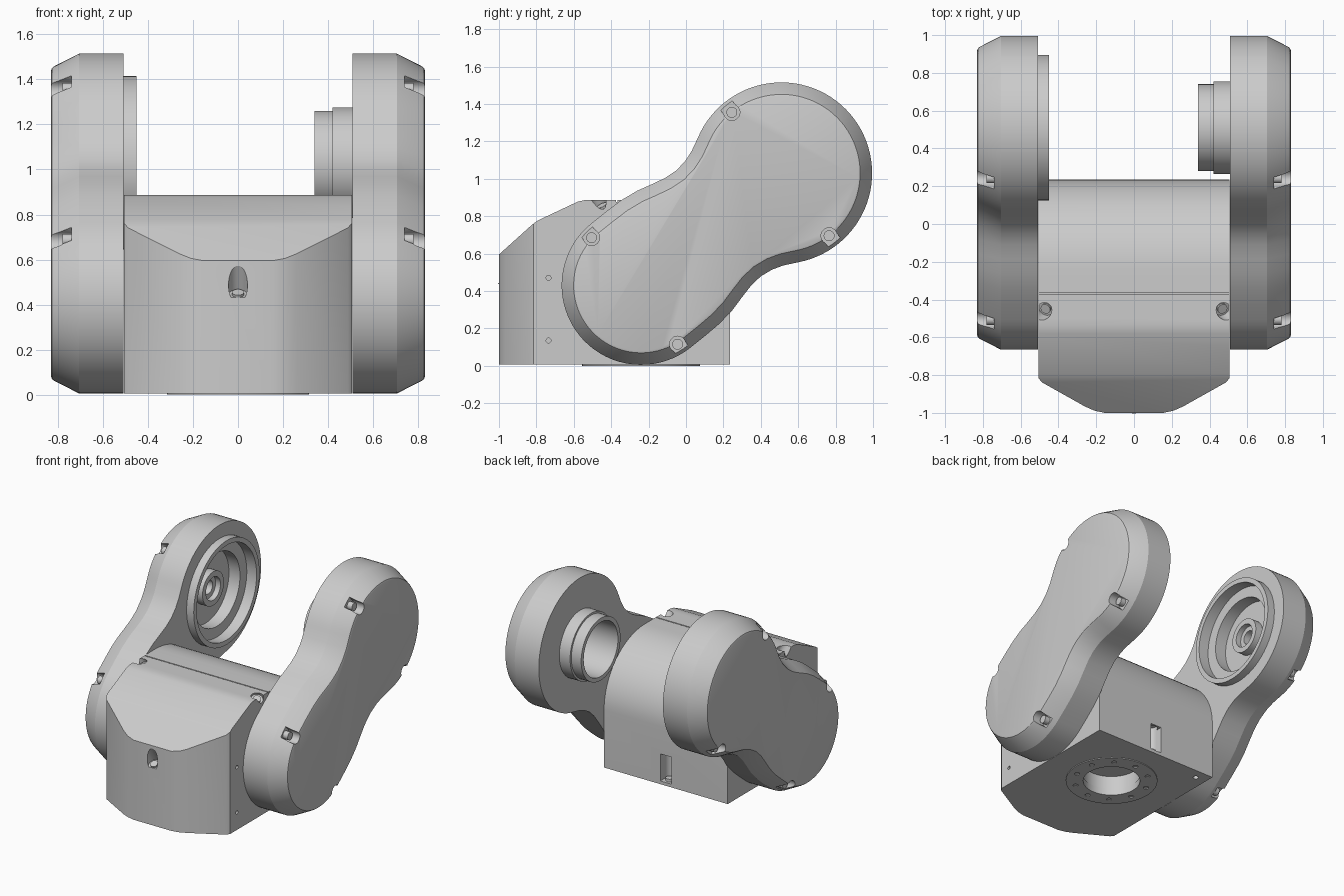
import bpy, bmesh, math
from mathutils import Vector, Matrix

if "Cube" in bpy.data.objects:
    bpy.data.objects.remove(bpy.data.objects["Cube"], do_unlink=True)

gray = bpy.data.materials.new("machined gray")
gray.use_nodes = True
COLOUR = (0.6, 0.6, 0.6, 1)
gray.diffuse_color = COLOUR
gray.node_tree.nodes["Principled BSDF"].inputs["Base Color"].default_value = COLOUR

LOW = Vector((0, -0.24, 0.43))      # lower pivot
HIGH = Vector((0, 0.51, 1.03))      # upper pivot
ALONG = (HIGH - LOW).normalized()
ACROSS = Vector((0, -ALONG.z, ALONG.y))
SPAN = (HIGH - LOW).length
HALF = 0.506                        # half width of the body


def finish(bm, name):
    bmesh.ops.recalc_face_normals(bm, faces=bm.faces)
    mesh = bpy.data.meshes.new(name)
    bm.to_mesh(mesh)
    bm.free()
    mesh.materials.append(gray)
    obj = bpy.data.objects.new(name, mesh)
    bpy.context.collection.objects.link(obj)
    return obj


def loft(name, rings, closed=False):
    """Skin a list of equal rings; cap the ends or close the loop."""
    bm = bmesh.new()
    loops = [[bm.verts.new(p) for p in ring] for ring in rings]
    pairs = list(zip(loops, loops[1:]))
    if closed:
        pairs.append((loops[-1], loops[0]))
    else:
        bm.faces.new(loops[0])
        bm.faces.new(loops[-1])
    for a, b in pairs:
        for i in range(len(a)):
            j = (i + 1) % len(a)
            bm.faces.new((a[i], a[j], b[j], b[i]))
    return finish(bm, name)


def lathe_x(name, centre, profile, n=64):
    """Turn (radius, x) points around an axis parallel to x."""
    rings = []
    for k in range(n):
        a = math.tau * k / n
        rings.append([(x, centre.y + max(r, 0.001) * math.cos(a),
                       centre.z + max(r, 0.001) * math.sin(a)) for r, x in profile])
    return loft(name, rings, closed=True)


def cylinder(name, start, direction, radius, length, n=32):
    d = Vector(direction).normalized()
    bm = bmesh.new()
    spin = d.to_track_quat('Z', 'Y').to_matrix().to_4x4()
    place = Matrix.Translation(Vector(start) + d * length / 2) @ spin
    bmesh.ops.create_cone(bm, cap_ends=True, segments=n, radius1=radius,
                          radius2=radius, depth=length, matrix=place)
    return finish(bm, name)


def box(name, centre, size, axes=None):
    bm = bmesh.new()
    m = Matrix.Translation(centre) @ (axes or Matrix()) @ Matrix.Diagonal((*size, 1))
    bmesh.ops.create_cube(bm, size=1, matrix=m)
    return finish(bm, name)


def apply(obj, mod):
    bpy.context.view_layer.objects.active = obj
    with bpy.context.temp_override(object=obj, active_object=obj):
        bpy.ops.object.modifier_apply(modifier=mod.name)


def cut(obj, cutter, operation='DIFFERENCE'):
    mod = obj.modifiers.new("cut", 'BOOLEAN')
    mod.operation, mod.solver, mod.object = operation, 'EXACT', cutter
    apply(obj, mod)
    bpy.data.objects.remove(cutter, do_unlink=True)


def smooth(obj, degrees=25):
    bpy.ops.object.select_all(action='DESELECT')
    obj.select_set(True)
    bpy.context.view_layer.objects.active = obj
    bpy.ops.object.shade_smooth_by_angle(angle=math.radians(degrees))


# Waisted outline of an arm, as (along, across) pairs
def arm_outline():
    arc = lambda c, r, a: (c + r * math.cos(math.radians(a)), r * math.sin(math.radians(a)))
    half = [arc(0, 0.425, a) for a in range(180, 89, -5)]
    half += [(0.1, 0.425), (0.2, 0.422), (0.3, 0.408), (0.38, 0.387), (0.46, 0.368),
             (0.53, 0.362), (0.6, 0.372), (0.66, 0.392)]
    half += [arc(SPAN, 0.485, a) for a in range(118, -1, -4)]
    half.append((SPAN + 0.485, 0))
    return half + [(s, -t) for s, t in reversed(half[1:-1])]


def arm_ring(x, inset):
    pts = [Vector(p) for p in arm_outline()]
    ring = []
    for i, p in enumerate(pts):
        step = (pts[(i + 1) % len(pts)] - pts[i - 1]).normalized()
        q = p + Vector((step.y, -step.x)) * inset
        ring.append(LOW + ALONG * q.x + ACROSS * q.y + Vector((x, 0, 0)))
    return ring


# Two arms with screw pockets
SCREWS = [(0.245, 1.355, 1), (0.765, 0.695, -1), (-0.505, 0.685, 1), (-0.045, 0.115, -1)]
for side, label in ((1, "left"), (-1, "right")):
    layers = [(0.508, 0), (0.705, 0), (0.815, 0.056), (0.826, 0.064), (0.83, 0.075)]
    arm = loft(label + "_arm", [arm_ring(side * x, d) for x, d in layers])
    for y, z, way in SCREWS:
        spot = Vector((side * 0.74, y, z))
        out = ACROSS * way
        axes = Matrix((Vector((1, 0, 0)), ALONG, ACROSS)).transposed().to_4x4()
        cut(arm, cylinder("cutter", spot, (side, 0, 0), 0.043, 0.2))
        cut(arm, box("cutter", spot + Vector((side * 0.1, 0, 0)) + out * 0.075,
                     (0.2, 0.08, 0.15), axes))
        smooth(cylinder(label + "_arm_screw", spot - Vector((side * 0.01, 0, 0)),
                        (side, 0, 0), 0.029, 0.05, 20))
    bore = 0.23 if side > 0 else 0.37
    cut(arm, cylinder("cutter", HIGH + Vector((side * 0.4, 0, 0)), (side, 0, 0), bore, 0.3, 64))
    smooth(arm)

# Open collar on the left arm, stepped bearing seat on the right arm
smooth(lathe_x("collar", HIGH, [
    (0, 0.66), (0.2, 0.66), (0.2, 0.34), (0.23, 0.34), (0.23, 0.42), (0.245, 0.42),
    (0.245, 0.52), (0.22, 0.52), (0.22, 0.68), (0, 0.68)]))
smooth(lathe_x("bearing_seat", HIGH, [
    (0, -0.66), (0.05, -0.66), (0.05, -0.6), (0.085, -0.6), (0.085, -0.56),
    (0.125, -0.56), (0.125, -0.62), (0.27, -0.62), (0.27, -0.53), (0.35, -0.53),
    (0.35, -0.45), (0.385, -0.45), (0.385, -0.52), (0.36, -0.52), (0.36, -0.69), (0, -0.69)]))

# Body: side profile with a round back, trimmed by its footprint
side_profile = [(0.235, 0.006), (-1, 0.006), (-1, 0.595), (-0.82, 0.757), (-0.79, 0.778),
                (-0.58, 0.877), (-0.54, 0.886)]
side_profile += [(LOW.y + 0.475 * math.cos(a), LOW.z + 0.456 * math.sin(a))
                 for a in (math.pi / 2 * (1 - k / 16) for k in range(17))]
body = loft("body", [[(x, y, z) for y, z in side_profile] for x in (-HALF, HALF)])
edge = [(HALF, 0.3), (HALF, -0.815), (0.488, -0.838), (0.26, -0.966), (0.21, -0.988), (0.15, -1.001)]
footprint = edge + [(-x, y) for x, y in reversed(edge)]
cut(body, loft("cutter", [[(x, y, z) for x, y in footprint] for z in (-0.1, 1)]), 'INTERSECT')

# Tilted screw pockets on the front and top, with screws
pockets = [("front", (0, -0.975, 0.445), (0, -0.5, 0.87))]
pockets += [("top", (s * 0.465, -0.445, 0.848), (s * 0.35, -0.4, 0.85)) for s in (1, -1)]
for label, spot, way in pockets:
    cut(body, cylinder("cutter", spot, way, 0.042, 0.3))
    smooth(cylinder(label + "_screw", spot, way, 0.027, 0.012, 20))

# Seam across the top, slot in the back, bores in the base and sides
cut(body, box("cutter", (0, -0.37, 0.89), (1.2, 0.008, 0.03)))
cut(body, box("cutter", (0, 0.24, 0.13), (0.09, 0.12, 0.2)))
cut(body, cylinder("cutter", (0, 0.18, 0.03), (0, 0, 1), 0.045, 0.23))
smooth(cylinder("back_screw", (0, 0.19, 0.02), (0, 0, 1), 0.028, 0.03, 20))
cut(body, cylinder("cutter", (0, LOW.y, -0.1), (0, 0, 1), 0.2, 0.25, 64))
cut(body, cylinder("cutter", (-0.42, 0.16, -0.1), (0, 0, 1), 0.02, 0.15, 16))
for s in (1, -1):
    for z in (0.135, 0.47):
        cut(body, cylinder("cutter", (s * 0.48, -0.735, z), (s, 0, 0), 0.013, 0.1, 16))
smooth(body)

# Round mounting flange under the body, with a ring of bolt holes
flange = cylinder("mounting_flange", (0, LOW.y, 0), (0, 0, 1), 0.315, 0.05, 64)
cut(flange, cylinder("cutter", (0, LOW.y, -0.1), (0, 0, 1), 0.195, 0.3, 64))
for k in range(10):
    a = math.tau * (k + 0.5) / 10
    cut(flange, cylinder("cutter", (0.255 * math.cos(a), LOW.y + 0.255 * math.sin(a), -0.1),
                         (0, 0, 1), 0.018, 0.14, 16))
smooth(flange)
